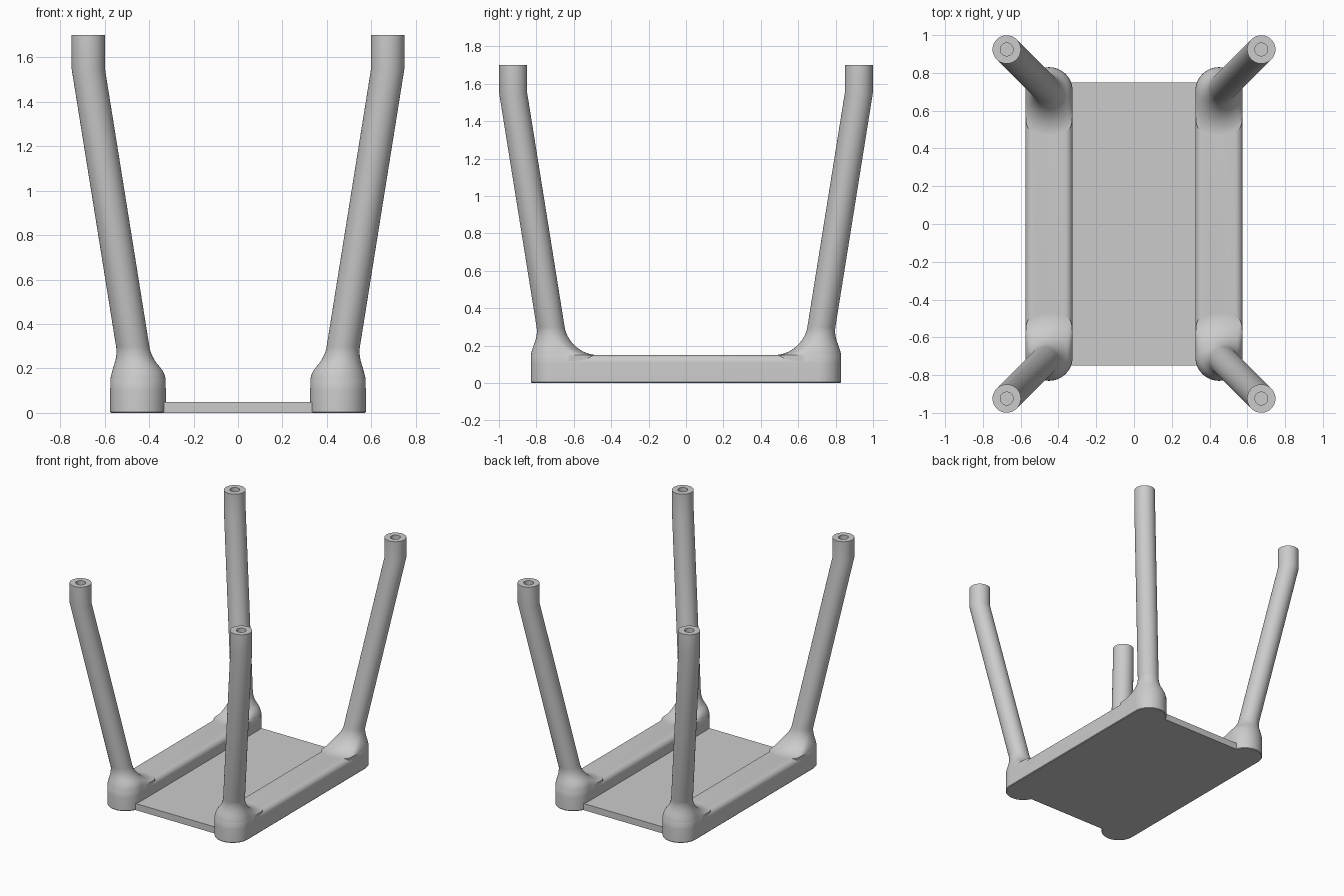
import bpy, bmesh
from math import sin, cos, pi, exp, hypot, radians
from mathutils import Vector

cube = bpy.data.objects.get("Cube")
if cube:
    bpy.data.objects.remove(cube)

grey = bpy.data.materials.new("light grey")
grey.use_nodes = True
grey.diffuse_color = (0.6, 0.6, 0.6, 1)
grey.node_tree.nodes["Principled BSDF"].inputs["Base Color"].default_value = (0.6, 0.6, 0.6, 1)

RAIL_X, RAIL_R, CAP_Y, RAIL_TOP = 0.45, 0.125, 0.705, 0.15
LEG_R, HOLE_R, BEND_Z, TOP_Z = 0.075, 0.034, 1.55, 1.7
FILLET, EDGE = 0.15, 0.03
SIDES = 64


def finish(name, bm, mirror):
    bmesh.ops.recalc_face_normals(bm, faces=bm.faces)
    mesh = bpy.data.meshes.new(name)
    bm.to_mesh(mesh)
    bm.free()
    obj = bpy.data.objects.new(name, mesh)
    bpy.context.collection.objects.link(obj)
    mesh.materials.append(grey)
    if any(mirror):
        mod = obj.modifiers.new("Mirror", 'MIRROR')
        mod.use_axis = mirror
        mod.use_mirror_merge = False
    bpy.ops.object.select_all(action='DESELECT')
    obj.select_set(True)
    bpy.context.view_layer.objects.active = obj
    bpy.ops.object.shade_smooth_by_angle(angle=radians(35))
    return obj


def loft(rings):
    """Skin a list of equal rings and cap both ends."""
    bm = bmesh.new()
    loops = [[bm.verts.new(p) for p in ring] for ring in rings]
    for a, b in zip(loops, loops[1:]):
        for i in range(len(a)):
            j = (i + 1) % len(a)
            bm.faces.new((a[i], a[j], b[j], b[i]))
    bm.faces.new(loops[0])
    bm.faces.new(loops[-1])
    return bm


def leg_centre(z):
    """Splayed leg axis, upright above the bend."""
    lean = 0.16 * (min(z, BEND_Z) - RAIL_TOP)
    return RAIL_X + lean, CAP_Y - 0.005 + lean


def ring(z, r):
    cx, cy = leg_centre(z)
    return [Vector((cx + r * cos(2 * pi * i / SIDES), cy + r * sin(2 * pi * i / SIDES), z))
            for i in range(SIDES)]


def hold_in_rail(p):
    """Softly keep a point inside the round-ended rail outline."""
    sx, sy = RAIL_X, min(p.y, CAP_Y)
    dx, dy = p.x - sx, p.y - sy
    w = hypot(dx, dy)
    soft = RAIL_R - EDGE
    if w <= soft:
        return p
    k = (RAIL_R - EDGE * exp(-(w - soft) / EDGE)) / w
    return Vector((sx + dx * k, sy + dy * k, p.z))


# Deck between the rails
bm = bmesh.new()
bmesh.ops.create_cube(bm, size=1)
for v in bm.verts:
    v.co = (v.co.x * 0.7, v.co.y * 1.5, (v.co.z + 0.5) * 0.05)
finish("deck", bm, (False, False, False))

# Round-ended side rails with softened top edges
outline = []
for i in range(2 * SIDES):
    a = pi * (i % SIDES) / (SIDES - 1)
    s = 1 if i < SIDES else -1
    outline.append((s * cos(a), s * sin(a), s * CAP_Y))
profile = [(RAIL_R - 0.004, 0), (RAIL_R, 0.005)]
profile += [(RAIL_R - 0.04 * (1 - cos(t * pi / 16)), RAIL_TOP - 0.04 * (1 - sin(t * pi / 16)))
            for t in range(9)]
rails = [[(RAIL_X + w * ux, cy + w * uy, z) for ux, uy, cy in outline] for w, z in profile]
finish("side_rail", loft(rails), (True, False, False))

# Hollow-ended legs flaring into the rails
rings = [ring(TOP_Z - 0.15, HOLE_R), ring(TOP_Z, HOLE_R), ring(TOP_Z, LEG_R),
         ring(BEND_Z, LEG_R), ring(RAIL_TOP + FILLET, LEG_R)]
STEPS = 24
for s in range(1, STEPS + 1):
    t = s / STEPS * pi / 2
    z = RAIL_TOP + FILLET * (1 - sin(t))
    rings.append([hold_in_rail(p) for p in ring(z, LEG_R + FILLET * (1 - cos(t)))])
rings.append([Vector((p.x, p.y, 0.08)) for p in rings[-1]])
finish("leg", loft(rings), (True, True, False))
